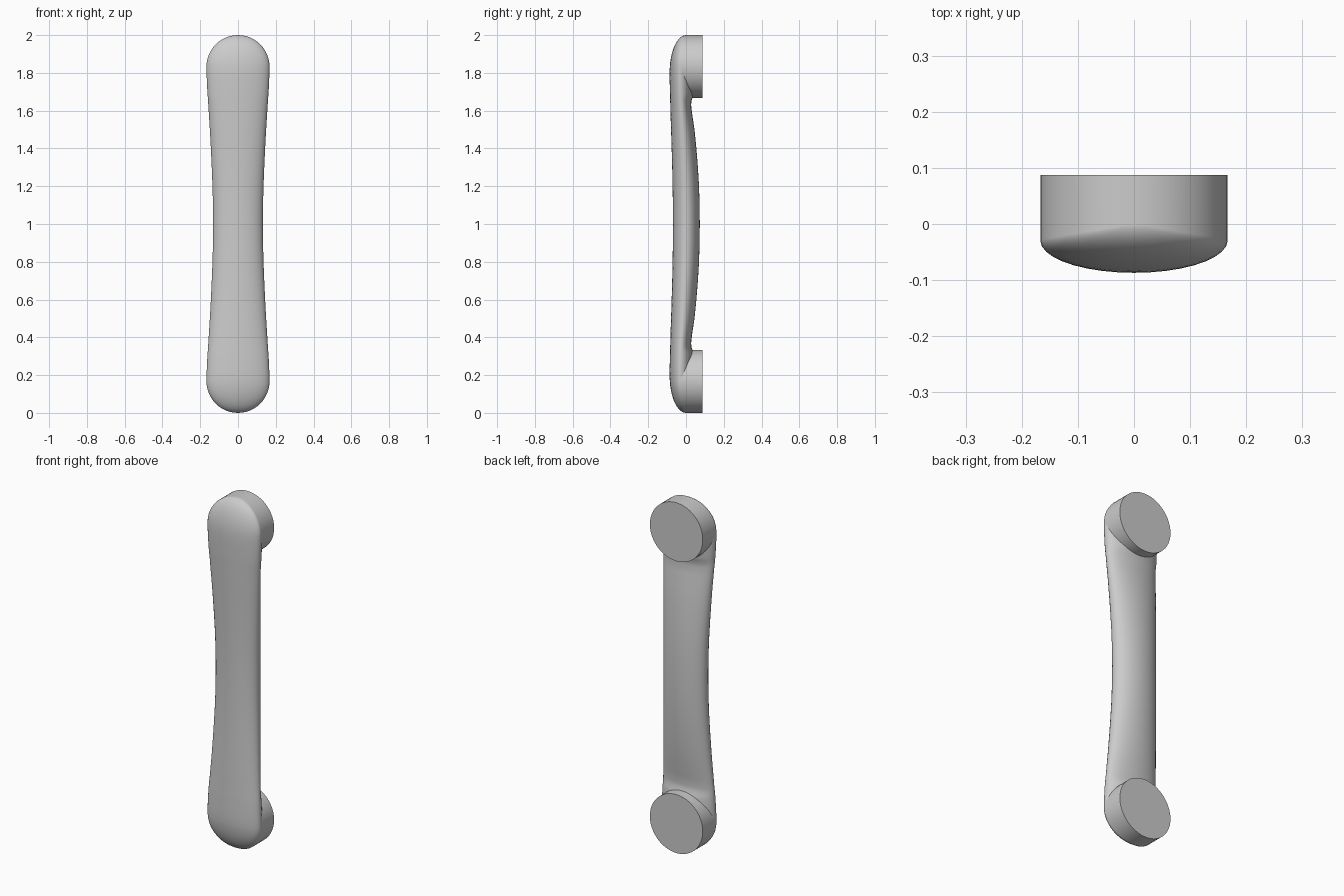
import bpy, bmesh
from math import sin, cos, pi, sqrt

if "Cube" in bpy.data.objects:
    bpy.data.objects.remove(bpy.data.objects["Cube"])

R, CZ, BACK = 0.167, 0.833, 0.0875   # foot radius, foot centre above mid-height, mounting plane

# Grip sections above mid-height: (distance, half width, front y, widest y, back y)
KEYS = [(0.0, .132, -.069, .000, .073), (.1, .1325, -.0695, -.001, .072),
        (.2, .135, -.071, -.003, .069), (.3, .139, -.073, -.007, .063),
        (.4, .1435, -.076, -.012, .055), (.5, .149, -.079, -.017, .045),
        (.58, .154, -.082, -.022, .033), (.63, .157, -.083, -.025, .027),
        (.653, .159, -.0838, -.027, .029), (.672, .160, -.0845, -.028, .036),
        (.69, .1615, -.085, -.029, .042), (.76, .165, -.0865, -.03, .042), (.80, .1665, -.087, -.03, .04)]


def dome(d):
    """Shrink factor of the rounded end."""
    return sqrt(max(0.0, 1 - (max(0.0, d - .8) / .2) ** 2))


for i in range(0, 13):
    a = i / 12 * pi / 2
    d = CZ + R * sin(a)
    f = dome(d)
    KEYS.append((d, R * cos(a), -.087 * f, -.03 * f, .04 * f))


def make_object(name, bm):
    bmesh.ops.remove_doubles(bm, verts=bm.verts, dist=1e-5)
    bmesh.ops.recalc_face_normals(bm, faces=bm.faces)
    me = bpy.data.meshes.new(name)
    bm.to_mesh(me)
    bm.free()
    ob = bpy.data.objects.new(name, me)
    bpy.context.collection.objects.link(ob)
    bpy.context.view_layer.objects.active = ob
    ob.select_set(True)
    bpy.ops.object.shade_smooth_by_angle(angle=0.7)
    ob.select_set(False)


def bridge(bm, rings):
    n = len(rings[0])
    for a, b in zip(rings, rings[1:]):
        for j in range(n):
            k = (j + 1) % n
            bm.faces.new((a[j], a[k], b[k], b[j]))


# Grip: oval sections lofted from the lower tip to the upper tip
bm = bmesh.new()
N = 36
sections = [(-k[0],) + k[1:] for k in reversed(KEYS[1:])] + KEYS
rings = []
for d, w, front, mid, back in sections:
    ring = []
    for j in range(N):
        t = 2 * pi * j / N
        depth = (back - mid) if sin(t) > 0 else (mid - front)
        ring.append(bm.verts.new((w * cos(t), mid + depth * sin(t), 1 + d)))
    rings.append(ring)
bridge(bm, rings)
make_object("grip", bm)

# Mounting feet: round pads whose front rim follows the grip's widest line
for name, s in (("upper_foot", 1), ("lower_foot", -1)):
    bm = bmesh.new()
    rim, base = [], []
    for j in range(48):
        t = 2 * pi * j / 48
        x, d = R * cos(t), CZ + R * sin(t)
        rim.append(bm.verts.new((x, -.03 * dome(d), 1 + s * d)))
        base.append(bm.verts.new((x, BACK, 1 + s * d)))
    bridge(bm, [rim, base])
    bm.faces.new(base)
    make_object(name, bm)
